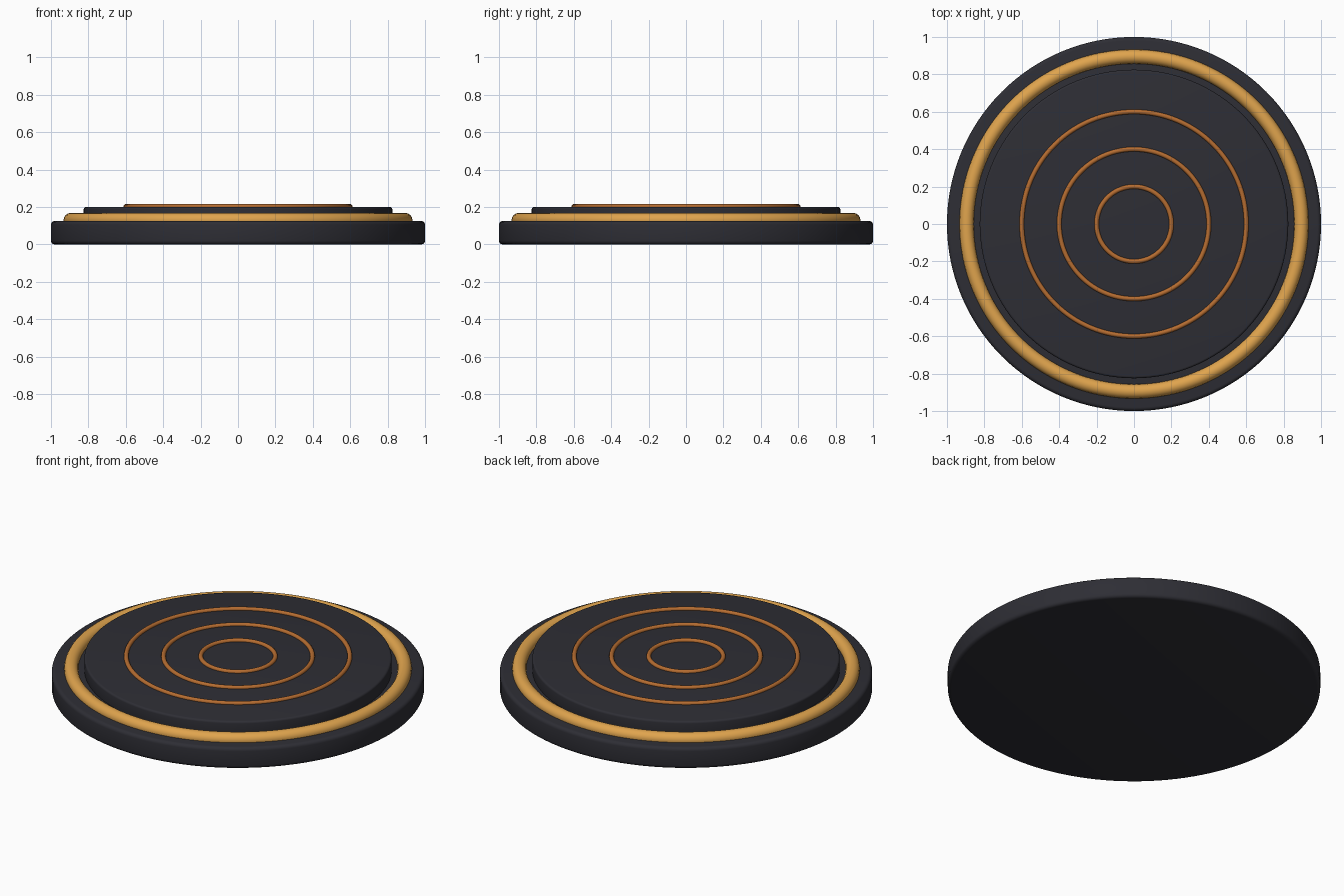
import bpy
import math

cube = bpy.data.objects.get("Cube")
if cube:
    bpy.data.objects.remove(cube, do_unlink=True)


def material(name, rgb):
    m = bpy.data.materials.new(name)
    m.use_nodes = True
    m.diffuse_color = (*rgb, 1)
    m.node_tree.nodes["Principled BSDF"].inputs["Base Color"].default_value = (*rgb, 1)
    return m


charcoal = material("charcoal", (0.027, 0.027, 0.035))
gold = material("gold", (0.74, 0.37, 0.075))
copper = material("copper", (0.46, 0.15, 0.03))


def disc(name, radius, bottom, top, bevel, mat):
    bpy.ops.mesh.primitive_cylinder_add(
        vertices=128, radius=radius, depth=top - bottom,
        location=(0, 0, (top + bottom) / 2))
    ob = bpy.context.object
    ob.name = name
    ob.data.materials.append(mat)
    mod = ob.modifiers.new("rounded_rim", "BEVEL")
    mod.width = bevel
    mod.segments = 4
    mod.limit_method = "ANGLE"
    mod.angle_limit = math.radians(40)
    bpy.ops.object.modifier_apply(modifier=mod.name)
    bpy.ops.object.shade_smooth_by_angle(angle=math.radians(35))


def ring(name, radius, thickness, z, mat, sides):
    bpy.ops.mesh.primitive_torus_add(
        major_radius=radius, minor_radius=thickness,
        major_segments=128, minor_segments=sides, location=(0, 0, z))
    ob = bpy.context.object
    ob.name = name
    ob.data.materials.append(mat)
    bpy.ops.object.shade_smooth()


# Stepped round platform
disc("base_disc", 1.0, 0.0, 0.125, 0.02, charcoal)
disc("upper_disc", 0.825, 0.11, 0.2, 0.012, charcoal)

# Raised gold trim on the ledge
ring("gold_trim", 0.895, 0.038, 0.13, gold, 16)

# Concentric inlaid rings on the top face
for label, radius in (("inner", 0.2), ("middle", 0.4), ("outer", 0.6)):
    ring(label + "_ring", radius, 0.0125, 0.203, copper, 12)
